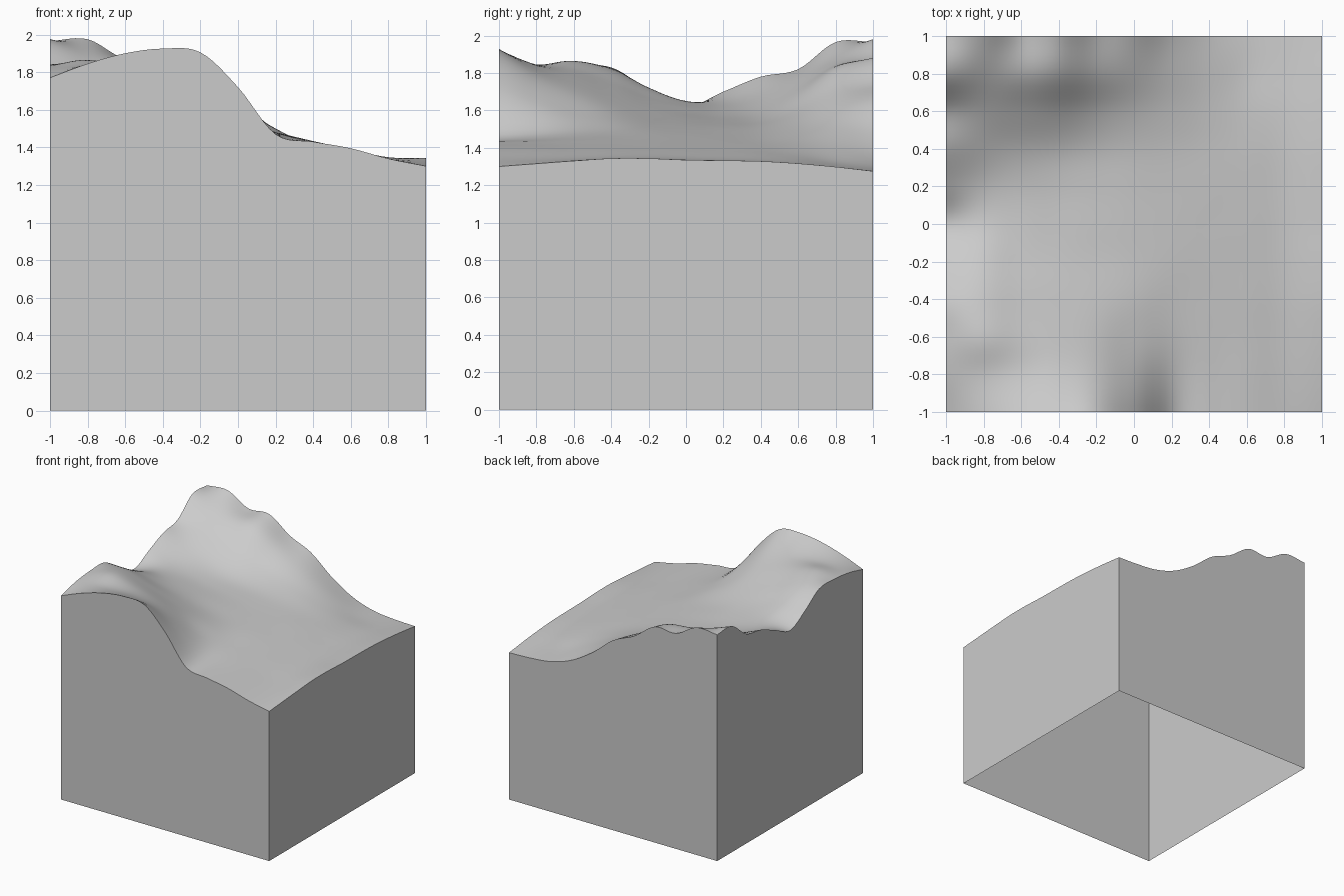
import bpy, bmesh, math

# Surface heights on a 0.2-unit lattice: rows front to back, columns left to right
H = [
    [1.77, 1.845, 1.90, 1.925, 1.905, 1.72, 1.47, 1.43, 1.395, 1.34, 1.30],
    [1.815, 1.84, 1.845, 1.835, 1.78, 1.64, 1.475, 1.43, 1.393, 1.341, 1.315],
    [1.835, 1.865, 1.82, 1.765, 1.69, 1.58, 1.48, 1.432, 1.39, 1.343, 1.33],
    [1.83, 1.815, 1.75, 1.685, 1.62, 1.55, 1.48, 1.433, 1.39, 1.347, 1.343],
    [1.71, 1.72, 1.67, 1.62, 1.57, 1.525, 1.48, 1.433, 1.388, 1.347, 1.343],
    [1.62, 1.65, 1.625, 1.585, 1.55, 1.515, 1.475, 1.43, 1.386, 1.343, 1.335],
    [1.70, 1.65, 1.61, 1.57, 1.54, 1.51, 1.47, 1.427, 1.38, 1.338, 1.332],
    [1.78, 1.70, 1.64, 1.59, 1.55, 1.515, 1.47, 1.42, 1.372, 1.332, 1.328],
    [1.82, 1.78, 1.73, 1.68, 1.61, 1.55, 1.485, 1.415, 1.355, 1.32, 1.316],
    [1.965, 1.89, 1.845, 1.82, 1.71, 1.61, 1.50, 1.40, 1.325, 1.30, 1.298],
    [1.965, 1.975, 1.87, 1.875, 1.74, 1.65, 1.49, 1.37, 1.305, 1.283, 1.275],
]


def spline(vals, c):
    """Catmull-Rom value of evenly spaced samples over -1..1."""
    p = [2 * vals[0] - vals[1]] + list(vals) + [2 * vals[-1] - vals[-2]]
    t = (c + 1) * 5
    i = max(0, min(int(t), 9))
    t -= i
    a, b, d, e = p[i:i + 4]
    return b + 0.5 * t * (d - a + t * (2 * a - 5 * b + 4 * d - e
                                       + t * (3 * (b - d) + e - a)))


def height(x, y):
    return spline([spline(row, x) for row in H], y)


# Terrain top: subdivided grid lifted to the height surface
bm = bmesh.new()
bmesh.ops.create_grid(bm, x_segments=60, y_segments=60, size=1)
for v in bm.verts:
    v.co.z = height(v.co.x, v.co.y)

# Side walls: rim pulled straight down to the base, underside left open
rim = [e for e in bm.edges if e.is_boundary]
walls = bmesh.ops.extrude_edge_only(bm, edges=rim)["geom"]
for v in walls:
    if isinstance(v, bmesh.types.BMVert):
        v.co.z = 0
bmesh.ops.recalc_face_normals(bm, faces=bm.faces)
if max(bm.faces, key=lambda f: f.calc_center_median().z).normal.z < 0:
    bmesh.ops.reverse_faces(bm, faces=bm.faces)

mesh = bpy.data.meshes.new("terrain_block")
bm.to_mesh(mesh)
bm.free()
block = bpy.data.objects.new("terrain_block", mesh)
bpy.context.collection.objects.link(block)
bpy.context.view_layer.objects.active = block
block.select_set(True)
bpy.ops.object.shade_smooth_by_angle(angle=math.radians(35))
